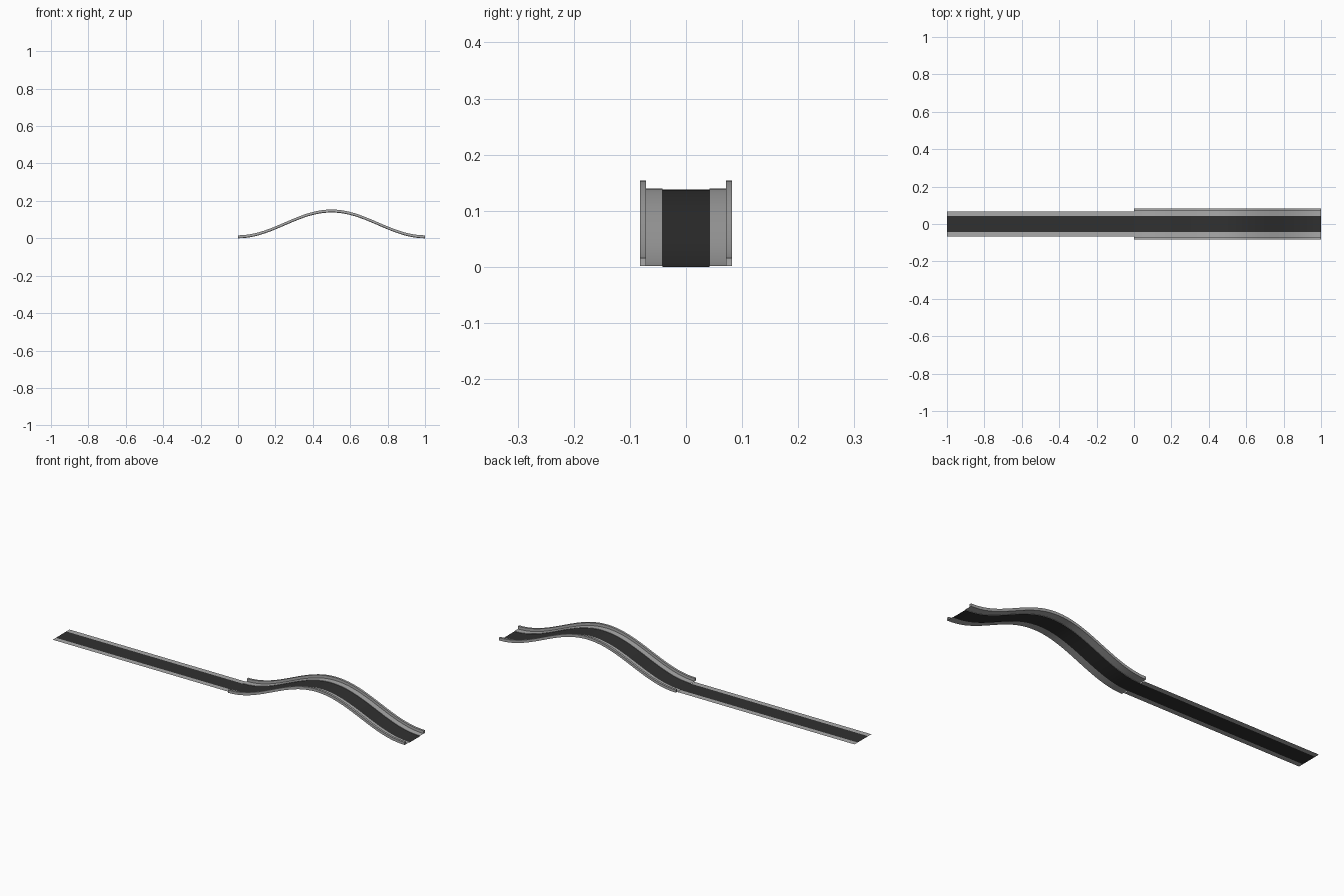
import bpy, bmesh, math

if "Cube" in bpy.data.objects:
    bpy.data.objects.remove(bpy.data.objects["Cube"])

def material(name, c):
    m = bpy.data.materials.new(name)
    m.diffuse_color = (c, c, c, 1)
    m.use_nodes = True
    m.node_tree.nodes["Principled BSDF"].inputs["Base Color"].default_value = m.diffuse_color
    return m

ASPHALT = material("asphalt", 0.03)
CONCRETE = material("concrete", 0.4)
SEGMENTS = 40

def flat(t):
    return -1 + t, 0.0

def hump(t):
    return t, 0.069 * (1 - math.cos(2 * math.pi * t))

def sweep(name, path, steps, profile, mat, closed=False):
    """Sweep a (y, z offset) profile along a path in the xz plane."""
    bm = bmesh.new()
    rows = []
    for i in range(steps + 1):
        x, z = path(i / steps)
        rows.append([bm.verts.new((x, y, z + dz)) for y, dz in profile])
    n = len(profile)
    for a, b in zip(rows, rows[1:]):
        for j in range(n if closed else n - 1):
            k = (j + 1) % n
            bm.faces.new((a[j], b[j], b[k], a[k]))
    if closed:
        bm.faces.new(rows[0])
        bm.faces.new(rows[-1][::-1])
        bmesh.ops.recalc_face_normals(bm, faces=bm.faces)
    else:
        bm.normal_update()
        if sum(f.normal.z for f in bm.faces) < 0:
            bmesh.ops.reverse_faces(bm, faces=bm.faces)
    me = bpy.data.meshes.new(name)
    bm.to_mesh(me)
    bm.free()
    me.materials.append(mat)
    ob = bpy.data.objects.new(name, me)
    bpy.context.collection.objects.link(ob)
    bpy.ops.object.select_all(action='DESELECT')
    ob.select_set(True)
    bpy.context.view_layer.objects.active = ob
    bpy.ops.object.shade_smooth_by_angle(angle=math.radians(30))

# Road surface: flat stretch and hump
ROAD, EDGE, OUTER, LIFT, TOP = 0.042, 0.071, 0.082, 0.002, 0.016
for label, path, steps in (("flat", flat, 1), ("hump", hump, SEGMENTS)):
    sweep(label + "_road", path, steps, [(-ROAD, 0), (ROAD, 0)], ASPHALT)
    # Pale verges either side, slightly raised on the hump
    lift = LIFT if label == "hump" else 0
    edge = EDGE if label == "hump" else 0.068
    for side, s in (("left", 1), ("right", -1)):
        sweep(f"{label}_verge_{side}", path, steps,
              [(s * ROAD, 0), (s * ROAD, lift), (s * edge, lift)] if lift
              else [(s * ROAD, 0), (s * edge, 0)], CONCRETE)

# Raised curbs along the hump
for side, s in (("left", 1), ("right", -1)):
    sweep("hump_curb_" + side, hump, SEGMENTS,
          [(s * EDGE, LIFT), (s * OUTER, LIFT), (s * OUTER, TOP), (s * EDGE, TOP)],
          CONCRETE, closed=True)
